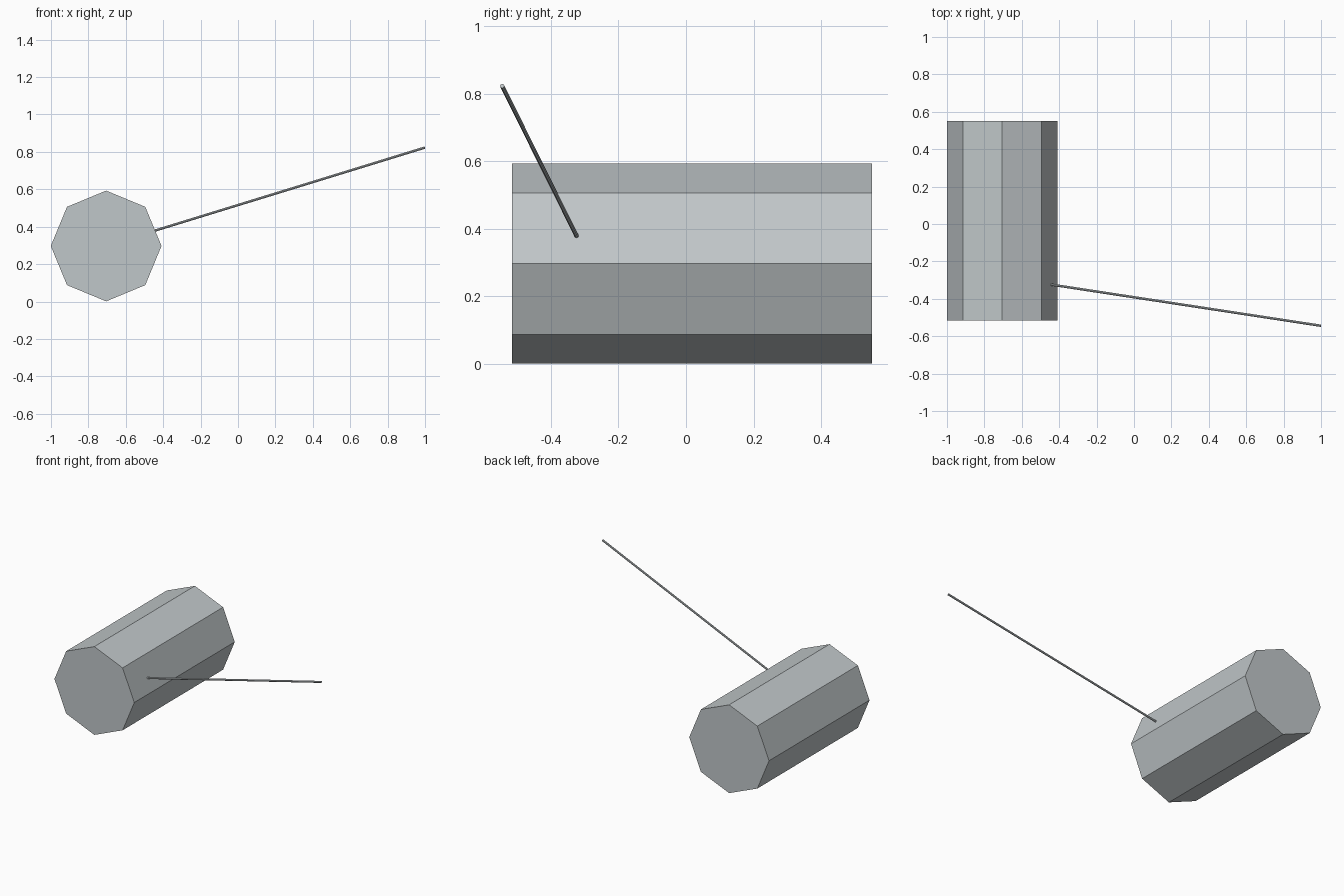
import bpy
from mathutils import Vector

cube = bpy.data.objects.get("Cube")
if cube:
    bpy.data.objects.remove(cube, do_unlink=True)

# One pale steel grey for both parts
steel = bpy.data.materials.new("steel_grey")
steel.use_nodes = True
colour = (0.53, 0.57, 0.585, 1)
steel.diffuse_color = colour
steel.node_tree.nodes["Principled BSDF"].inputs["Base Color"].default_value = colour


def bar(name, start, end, radius, sides=8):
    """Flat-sided solid cylinder running from start to end."""
    start, end = Vector(start), Vector(end)
    axis = end - start
    bpy.ops.mesh.primitive_cylinder_add(
        vertices=sides, radius=radius, depth=axis.length,
        location=(start + end) / 2,
        rotation=axis.to_track_quat("Z", "Y").to_euler())
    obj = bpy.context.object
    obj.name = name
    obj.data.materials.append(steel)
    return obj


# Octagonal hammer head, lying front to back
bar("head", (-0.705, -0.515, 0.297), (-0.705, 0.55, 0.297), 0.296)

# Thin handle, rooted at the core of the head and rising to the left
bar("handle", (-0.705, -0.284, 0.299), (0.999, -0.544, 0.823), 0.0065)
